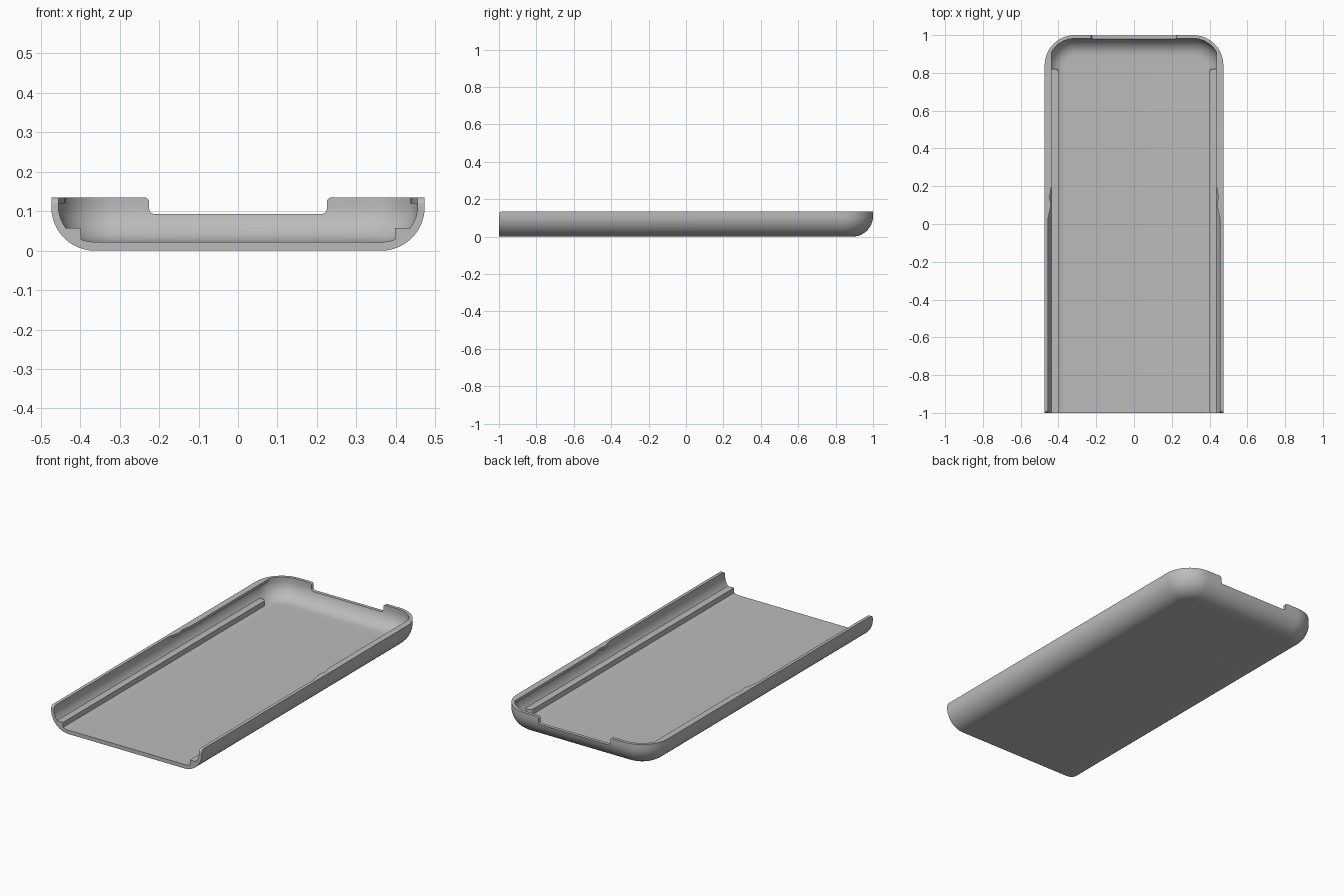
import bpy, bmesh, math

cube = bpy.data.objects.get("Cube")
if cube:
    bpy.data.objects.remove(cube, do_unlink=True)

grey = bpy.data.materials.new("plain_grey")
grey.use_nodes = True
colour = (0.5, 0.5, 0.5, 1)
grey.diffuse_color = colour
grey.node_tree.nodes["Principled BSDF"].inputs["Base Color"].default_value = colour

HALF_W, CORNER, OUT_R, WALL, TOP = 0.473, 0.16, 0.11, 0.018, 0.135
IN_R, IN_CENTRE, EDGE_R = 0.09, 0.112, 0.018
STEPS, ARC = 12, 14


def add_object(name, bm):
    bmesh.ops.recalc_face_normals(bm, faces=bm.faces[:])
    mesh = bpy.data.meshes.new(name)
    bm.to_mesh(mesh)
    bm.free()
    mesh.materials.append(grey)
    obj = bpy.data.objects.new(name, mesh)
    bpy.context.collection.objects.link(obj)
    return obj


def prism(points, offset):
    """Closed polygon swept along an offset."""
    bm = bmesh.new()
    face = bm.faces.new([bm.verts.new(p) for p in points])
    ext = bmesh.ops.extrude_face_region(bm, geom=[face])
    bmesh.ops.translate(bm, vec=offset,
                        verts=[g for g in ext["geom"] if isinstance(g, bmesh.types.BMVert)])
    return bm


def smooth(obj):
    bpy.ops.object.select_all(action="DESELECT")
    obj.select_set(True)
    bpy.context.view_layer.objects.active = obj
    bpy.ops.object.shade_smooth_by_angle(angle=math.radians(30))


def u_outline(bm, inset, z):
    """U-shaped ring, open at the front, with rounded back corners."""
    rise = max(0, z - (TOP - EDGE_R))
    front = -1 + EDGE_R - math.sqrt(max(0, EDGE_R ** 2 - rise ** 2))
    r, cx, cy = CORNER - inset, HALF_W - CORNER, 1 - CORNER
    half = [(HALF_W - inset, front)]
    for i in range(ARC + 1):
        a = math.pi / 2 * i / ARC
        half.append((cx + r * math.cos(a), cy + r * math.sin(a)))
    path = half + [(-x, y) for x, y in reversed(half)]
    return [bm.verts.new((x, y, z)) for x, y in path]


# Shell: outer and inner skins lofted from U rings
bm = bmesh.new()
quarter = [math.pi / 2 * i / STEPS for i in range(STEPS + 1)]
rim = [TOP - EDGE_R + EDGE_R * math.sin(math.pi / 2 * i / 5) for i in range(6)]
outer = [u_outline(bm, OUT_R * (1 - math.sin(a)), OUT_R * (1 - math.cos(a))) for a in quarter]
inner = [u_outline(bm, WALL + IN_R * (1 - math.sin(a)), IN_CENTRE - IN_R * math.cos(a))
         for a in quarter]
outer += [u_outline(bm, 0, z) for z in rim]
inner += [u_outline(bm, WALL, z) for z in rim]


def bridge(a, b):
    for i in range(len(a) - 1):
        bm.faces.new((a[i], a[i + 1], b[i + 1], b[i]))


for skin in (outer, inner):
    for low, high in zip(skin, skin[1:]):
        bridge(low, high)
    bm.faces.new(skin[0])
bridge(outer[-1], inner[-1])
# Front end: flat section, then rounded wall tips
n = STEPS + 2
bm.faces.new([r[-1] for r in reversed(outer[:n])] + [r[0] for r in outer[:n]]
             + [r[0] for r in reversed(inner[:n])] + [r[-1] for r in inner[:n]])
for end in (0, -1):
    for k in range(n - 1, len(outer) - 1):
        bm.faces.new((outer[k][end], outer[k + 1][end], inner[k + 1][end], inner[k][end]))
shell = add_object("shell", bm)

# Back cutout with rounded corners
NOTCH_W, NOTCH_Z, NR = 0.225, 0.093, 0.012
side = [(NOTCH_W + NR, 0.2), (NOTCH_W + NR, TOP)]
for i in range(1, 6):
    a = math.pi / 2 * i / 5
    side.append((NOTCH_W + NR - NR * math.sin(a), TOP - NR + NR * math.cos(a)))
for i in range(6):
    a = math.pi / 2 * i / 5
    side.append((NOTCH_W - NR + NR * math.cos(a), NOTCH_Z + NR - NR * math.sin(a)))
profile = side + [(-x, z) for x, z in reversed(side)]
cutter = add_object("cutout_cutter", prism([(x, 0.9, z) for x, z in profile], (0, 0.2, 0)))
cutter.hide_render = True
cut = shell.modifiers.new("back_cutout", "BOOLEAN")
cut.operation, cut.object, cut.solver = "DIFFERENCE", cutter, "EXACT"
bpy.context.view_layer.objects.active = shell
bpy.ops.object.modifier_apply(modifier=cut.name)
bpy.data.objects.remove(cutter, do_unlink=True)
smooth(shell)

# Inner rails and snap lips on both sides
RAIL = [(0.398, 0.015), (0.398, 0.057), (0.445, 0.057), (0.428, 0.035), (0.407, 0.015)]
LIP = [(0.462, 0.03), (0.455, 0.03), (0.439, 0.1), (0.447, 0.14), (0.437, 0.2),
       (0.437, 0.909), (0.45, 0.9), (0.46, 0.85)]
for word, s in (("left", 1), ("right", -1)):
    bm = prism([(s * x, -1, z) for x, z in RAIL], (0, 1.82, 0))
    corner = [e for e in bm.edges
              if all(v.co.y > 0.8 and abs(v.co.x) < 0.4 for v in e.verts)]
    bmesh.ops.bevel(bm, geom=corner, offset=0.02, segments=5, profile=0.5, affect="EDGES")
    smooth(add_object(word + "_rail", bm))
    smooth(add_object(word + "_lip", prism([(s * x, y, 0.12) for x, y in LIP],
                                           (0, 0, TOP - 0.12))))
